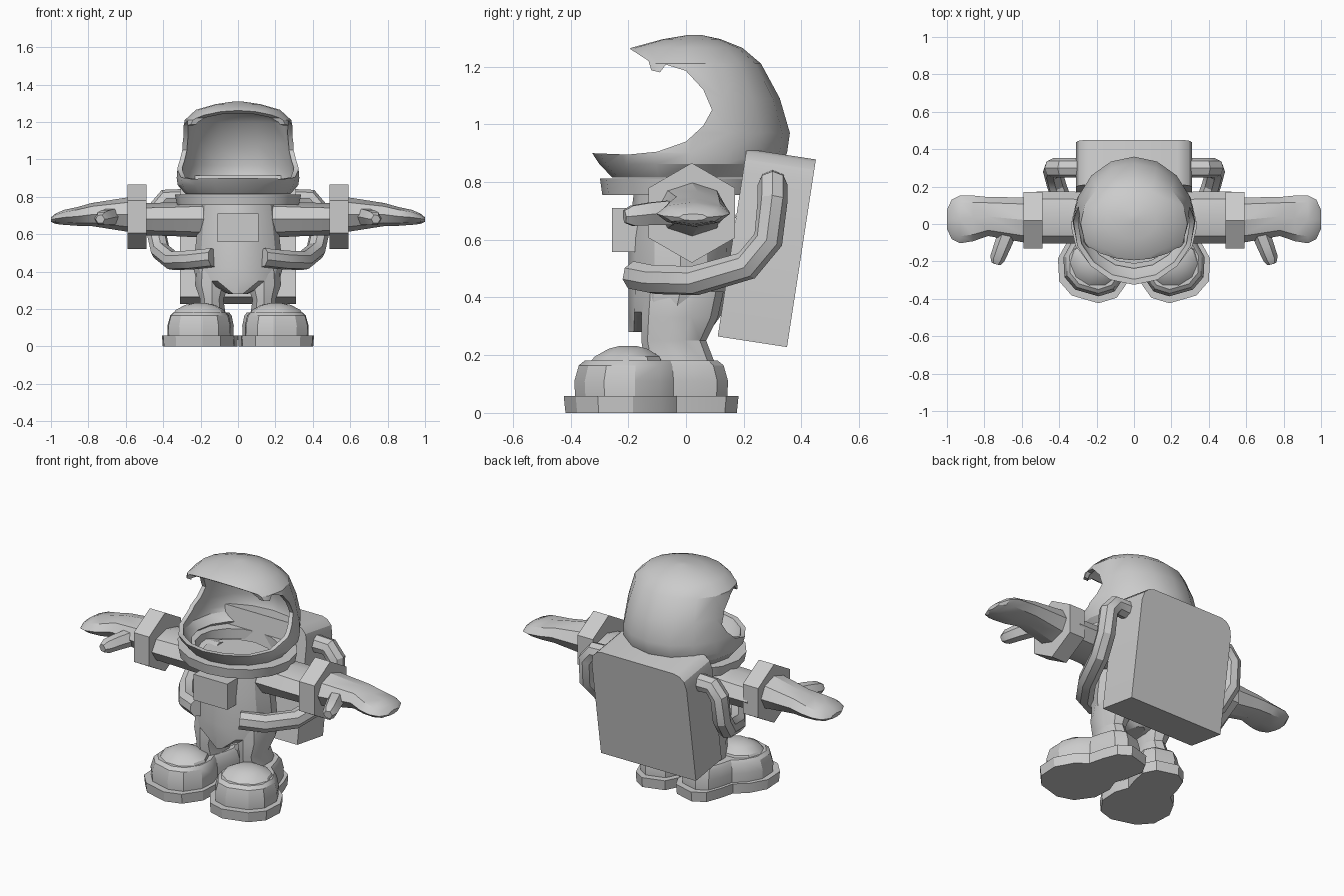
import bpy, bmesh, math
from math import sin, cos, pi, radians
from mathutils import Vector, Matrix

if "Cube" in bpy.data.objects:
    bpy.data.objects.remove(bpy.data.objects["Cube"], do_unlink=True)

grey = bpy.data.materials.new("light_grey")
grey.use_nodes = True
grey.diffuse_color = (0.6, 0.6, 0.6, 1)
grey.node_tree.nodes["Principled BSDF"].inputs["Base Color"].default_value = (0.6, 0.6, 0.6, 1)


def select(ob):
    bpy.ops.object.select_all(action='DESELECT')
    ob.select_set(True)
    bpy.context.view_layer.objects.active = ob


def finish(ob, mirror=False, angle=30):
    """Colour, optionally mirror across x, and shade the part."""
    ob.data.materials.append(grey)
    select(ob)
    if mirror:
        ob.modifiers.new("mirror", 'MIRROR')
        bpy.ops.object.modifier_apply(modifier="mirror")
    if angle:
        bpy.ops.object.shade_smooth_by_angle(angle=radians(angle))
    return ob


def loft(name, rings, caps=(True, True), cyclic=False):
    """Skin a list of equal-length point rings."""
    bm = bmesh.new()
    rows = [[bm.verts.new(p) for p in ring] for ring in rings]
    n = len(rows[0])
    pairs = list(zip(rows, rows[1:])) + ([(rows[-1], rows[0])] if cyclic else [])
    for a, b in pairs:
        for i in range(n):
            j = (i + 1) % n
            bm.faces.new((a[i], a[j], b[j], b[i]))
    if not cyclic:
        for row, cap in zip((rows[0], rows[-1]), caps):
            if cap:
                bm.faces.new(row)
    bmesh.ops.recalc_face_normals(bm, faces=bm.faces)
    me = bpy.data.meshes.new(name)
    bm.to_mesh(me)
    bm.free()
    ob = bpy.data.objects.new(name, me)
    bpy.context.collection.objects.link(ob)
    return ob


def flat_ring(z, front, back, rx, n=16, cx=0):
    """Horizontal ellipse spanning front..back in y."""
    yc, ry = (front + back) / 2, (back - front) / 2
    return [(cx + rx * sin(2 * pi * i / n), yc - ry * cos(2 * pi * i / n), z) for i in range(n)]


def arm_ring(x, yc, zc, ry, rz, n=8):
    """Upright ellipse facing along x."""
    return [(x, yc + ry * sin(2 * pi * i / n), zc + rz * cos(2 * pi * i / n)) for i in range(n)]


def tube(name, pts, radius, sides_res, taper=None):
    cu = bpy.data.curves.new(name, 'CURVE')
    cu.dimensions = '3D'
    cu.bevel_depth = radius
    cu.bevel_resolution = sides_res
    cu.use_fill_caps = True
    sp = cu.splines.new('POLY')
    sp.points.add(len(pts) - 1)
    for i, p in enumerate(pts):
        sp.points[i].co = (*p, 1)
        sp.points[i].radius = taper[i] if taper else 1
    ob = bpy.data.objects.new(name, cu)
    bpy.context.collection.objects.link(ob)
    select(ob)
    bpy.ops.object.convert(target='MESH')
    return bpy.context.object


# Helmet shell, with the face opening cut sideways through it
helmet = loft("helmet", [flat_ring(*r) for r in (
    (.815, -.255, .27, .28), (.862, -.30, .33, .322), (.9, -.325, .35, .328),
    (.97, -.325, .36, .322), (1.09, -.305, .325, .308), (1.21, -.255, .26, .285),
    (1.265, -.19, .195, .225), (1.295, -.08, .12, .12))] +
    [flat_ring(1.31, .01, .05, .02)], caps=(False, True))
opening = [(-.6, .9), (-.325, .9), (-.2, .895), (-.1, .905), (0, .94), (.06, .995),
           (.09, 1.05), (.06, 1.12), (0, 1.185), (-.07, 1.207), (-.09, 1.18),
           (-.12, 1.187), (-.13, 1.22), (-.195, 1.262), (-.6, 1.262)]
cutter = loft("opening_cutter", [[(x, y, z) for y, z in opening] for x in (-.5, .5)])
cutter.hide_render = True
select(helmet)
shell = helmet.modifiers.new("shell", 'SOLIDIFY')
shell.thickness = .025
shell.offset = -1
cut = helmet.modifiers.new("cut", 'BOOLEAN')
cut.operation = 'DIFFERENCE'
cut.solver = 'EXACT'
cut.object = cutter
for m in ("shell", "cut"):
    bpy.ops.object.modifier_apply(modifier=m)
bpy.data.objects.remove(cutter, do_unlink=True)
finish(helmet)

# Neck collar
finish(loft("collar", [flat_ring(*r) for r in (
    (.755, -.29, .28, .325), (.812, -.298, .285, .338),
    (.812, -.21, .2, .24), (.755, -.21, .2, .24))], cyclic=True))

# Torso tapering to a crotch wedge
finish(loft("torso", [flat_ring(*r, n=12) for r in (
    (.77, -.18, .16, .2), (.6, -.2, .165, .22), (.42, -.2, .16, .24),
    (.35, -.2, .13, .22), (.28, -.2, .08, .05))]))

# Chest control box
finish(loft("chest_box", [[(x, y, z) for x, z in
       ((-.11, .558), (.11, .558), (.11, .71), (-.11, .71))] for y in (-.257, -.14)]), angle=0)

# Leaning backpack with rounded upper sides
side = [(.31, 0), (.31, .87), (.298, .945), (.27, .985), (.235, 1)]
section = side + [(-x, h) for x, h in reversed(side)]
finish(loft("backpack", [[(x, .11 + .1 * h + .24 * d, .265 + .65 * h - .037 * d)
       for x, h in section] for d in (0, 1)]))

# Hoses from the backpack round to the waist
finish(tube("hose", [(.28, .30, .79), (.385, .30, .79), (.43, .30, .735), (.435, .285, .60),
                     (.415, .21, .51), (.35, .03, .458), (.25, -.11, .462), (.135, -.175, .475)],
            .052, 2), mirror=True)

# Arms, cuffs, mitts and thumbs
finish(loft("arm", [arm_ring(*r) for r in (
    (.14, .03, .68, .13, .10), (.35, .035, .68, .14, .09), (.52, .035, .68, .14, .085))]),
    mirror=True)
finish(loft("cuff", [arm_ring(x, .02, .693, .173, .173, 6) for x in (.49, .59)]),
       mirror=True, angle=0)
finish(loft("mitt", [arm_ring(*r) for r in (
    (.57, .02, .705, .122, .095), (.78, .04, .705, .104, .062), (.86, .03, .695, .122, .05),
    (.93, .025, .69, .128, .04), (.975, .025, .683, .105, .028), (1.0, .025, .678, .05, .012))]),
    mirror=True)
finish(tube("thumb", [(.67, -.03, .695), (.705, -.12, .69), (.73, -.185, .683), (.737, -.213, .68)],
            .045, 1, (1.1, 1, .9, .55)), mirror=True)

# Legs bent at the knee
finish(loft("leg", [flat_ring(*r, n=10, cx=.14) for r in (
    (.42, -.15, .13, .085), (.33, -.155, .11, .095),
    (.25, -.155, .07, .065), (.16, -.14, .105, .08))]), mirror=True)

# Splayed boots: sole, upper and toe cap share one outline
half = [(.075, -.44), (.16, -.385), (.2, -.27), (.175, -.16),
        (.125, -.09), (.128, 0), (.12, .09), (.065, .15)]
outline = half + [(-w, y) for w, y in reversed(half)]
splay = Matrix.Translation((.14, .02, 0)) @ Matrix.Rotation(radians(16), 4, 'Z')


def boot_ring(z, sw, sy):
    return [splay @ Vector((w * sw, -.145 + (y + .145) * sy, z)) for w, y in outline]


finish(loft("sole", [boot_ring(0, .98, .98), boot_ring(.058, 1, 1)]), mirror=True)
finish(loft("boot", [boot_ring(.05, .86, .87), boot_ring(.11, .87, .88),
                     boot_ring(.165, .8, .83), boot_ring(.182, .72, .76)]), mirror=True)
finish(loft("toe_cap", [[splay @ Vector(p) for p in flat_ring(*r, n=10)] for r in (
    (.15, -.39, -.1, .155), (.195, -.35, -.115, .13), (.222, -.3, -.16, .08),
    (.232, -.26, -.2, .03))]), mirror=True)
